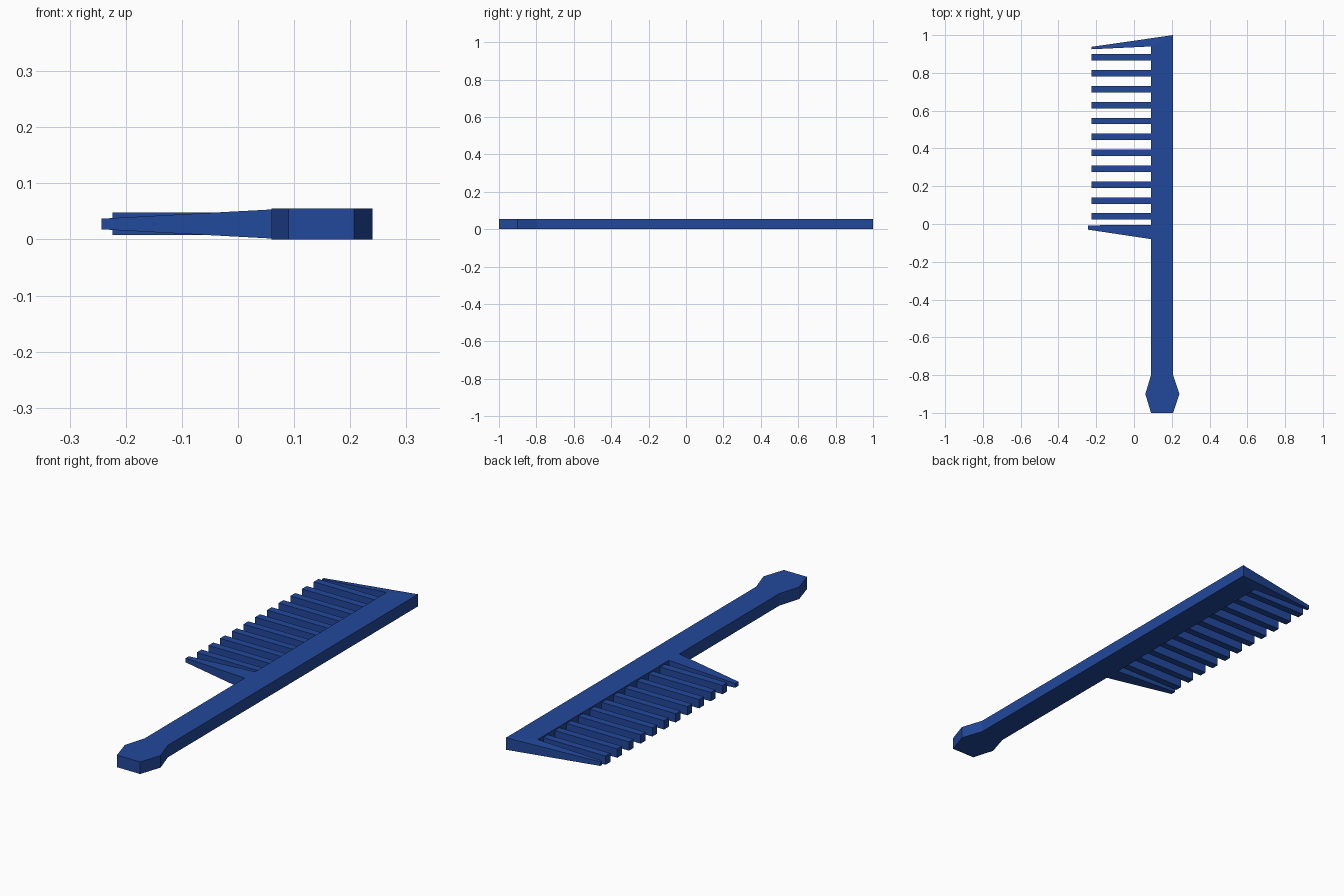
import bpy, bmesh

if "Cube" in bpy.data.objects:
    bpy.data.objects.remove(bpy.data.objects["Cube"])

blue = bpy.data.materials.new("comb blue")
blue.diffuse_color = (0.016, 0.065, 0.33, 1)
blue.use_nodes = True
blue.node_tree.nodes["Principled BSDF"].inputs["Base Color"].default_value = blue.diffuse_color
TH = 0.055  # comb thickness


def prism(name, outline, spans):
    """Closed slab from a plan outline; spans gives (bottom, top) z at each point."""
    bm = bmesh.new()
    low = [bm.verts.new((x, y, s[0])) for (x, y), s in zip(outline, spans)]
    high = [bm.verts.new((x, y, s[1])) for (x, y), s in zip(outline, spans)]
    bm.faces.new(low[::-1])
    bm.faces.new(high)
    n = len(outline)
    for i in range(n):
        j = (i + 1) % n
        bm.faces.new((low[i], low[j], high[j], high[i]))
    bmesh.ops.recalc_face_normals(bm, faces=bm.faces[:])
    me = bpy.data.meshes.new(name)
    bm.to_mesh(me)
    bm.free()
    me.materials.append(blue)
    ob = bpy.data.objects.new(name, me)
    bpy.context.collection.objects.link(ob)
    return ob


full, tip = (0, TH), (0.018, 0.037)

# Spine and handle with flared grip end and mitred far end
spine = [(0.09, -1), (0.207, -1), (0.24, -0.9), (0.207, -0.8),
         (0.207, 1), (0.09, 0.94), (0.09, -0.8), (0.06, -0.9)]
prism("spine_and_handle", spine, [full] * len(spine))

# Tapered guard teeth at both ends
prism("far_end_tooth",
      [(0.207, 1), (-0.225, 0.938), (-0.225, 0.925), (0.09, 0.94)],
      [full, tip, tip, full])
prism("near_end_tooth",
      [(0.09, -0.005), (-0.243, -0.007), (-0.243, -0.03), (0.09, -0.08)],
      [full, tip, tip, full])

# Row of eleven plain teeth
for i in range(11):
    y = 0.04 + i * 0.0842
    prism(f"tooth_{i + 1}",
          [(-0.224, y - 0.017), (0.095, y - 0.017), (0.095, y + 0.017), (-0.224, y + 0.017)],
          [(0.008, 0.048)] * 4)
